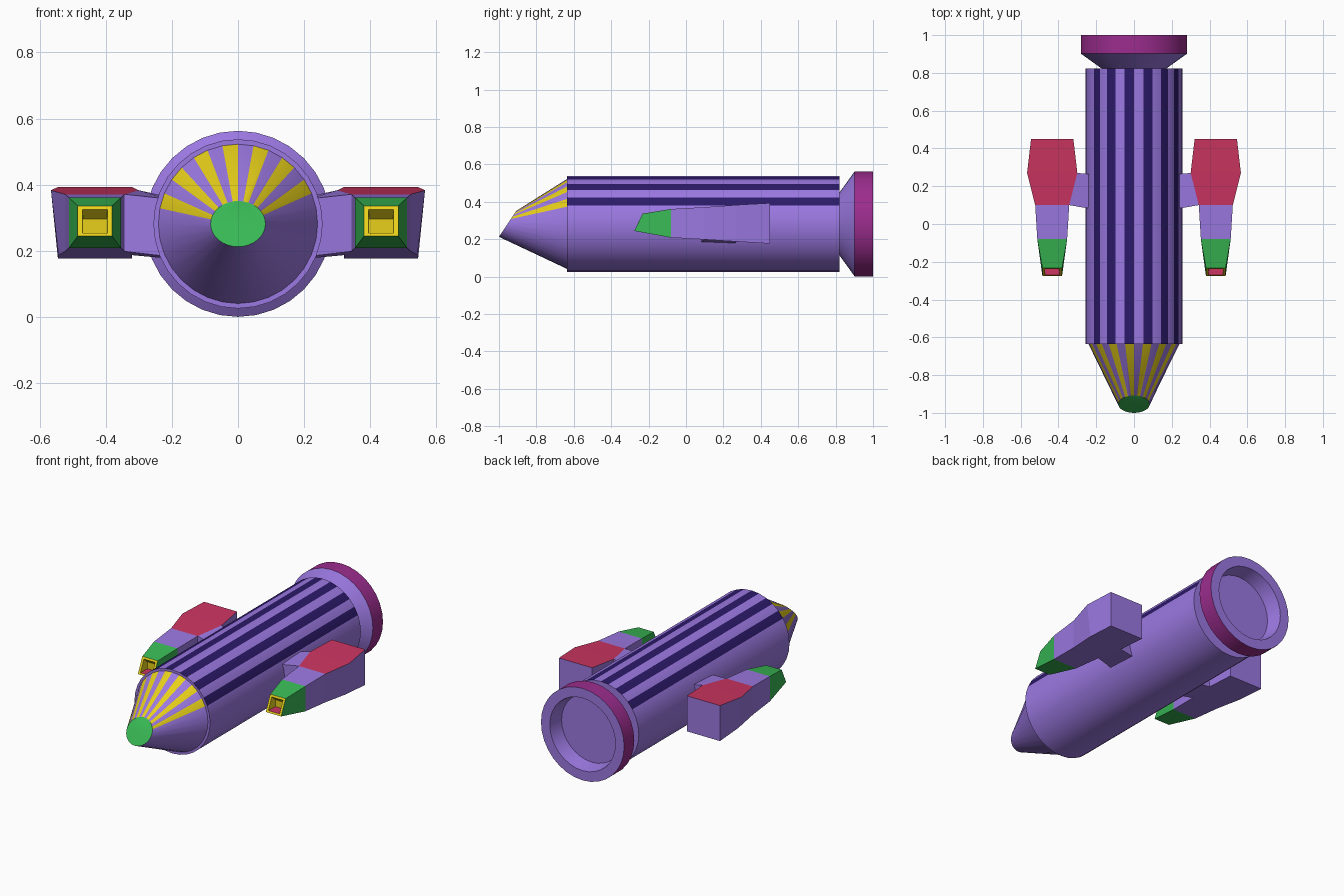
import bpy, bmesh
from math import sin, cos, pi
from mathutils import Vector

if "Cube" in bpy.data.objects:
    bpy.data.objects.remove(bpy.data.objects["Cube"])

CZ = 0.2815   # height of the main axis
SEG = 32


def material(name, rgb):
    m = bpy.data.materials.new(name)
    m.diffuse_color = (*rgb, 1)
    m.use_nodes = True
    m.node_tree.nodes["Principled BSDF"].inputs["Base Color"].default_value = m.diffuse_color
    return m


PURPLE, NAVY, YELLOW, GREEN, RED, MAGENTA = range(6)
MATS = [material("purple", (.33, .19, .76)), material("navy", (.025, .010, .14)),
        material("yellow", (.80, .63, .01)), material("green", (.04, .48, .09)),
        material("red", (.60, .035, .12)), material("magenta", (.33, .026, .27))]


def circle(y, r, lean=0.0):
    """Ring around the y axis; lean tips its top towards +y."""
    pts = []
    for i in range(SEG):
        a = 2 * pi * i / SEG
        x, z = r * cos(a), r * sin(a)
        pts.append(Vector((x, y + z * sin(lean), CZ + z * cos(lean))))
    return pts


def loft(name, rings, colour, caps=(PURPLE, PURPLE), smooth=False):
    """Skin successive rings; colour(level, side) gives the material index."""
    bm = bmesh.new()
    vs = [[bm.verts.new(p) for p in ring] for ring in rings]
    n = len(rings[0])
    for k in range(len(vs) - 1):
        for i in range(n):
            j = (i + 1) % n
            f = bm.faces.new((vs[k][i], vs[k][j], vs[k + 1][j], vs[k + 1][i]))
            f.material_index = colour(k, i)
    for ring, c in ((vs[0], caps[0]), (vs[-1], caps[1])):
        bm.faces.new(ring).material_index = c
    bmesh.ops.recalc_face_normals(bm, faces=bm.faces)
    me = bpy.data.meshes.new(name)
    bm.to_mesh(me)
    bm.free()
    for m in MATS:
        me.materials.append(m)
    ob = bpy.data.objects.new(name, me)
    bpy.context.collection.objects.link(ob)
    if smooth:
        bpy.ops.object.select_all(action='DESELECT')
        ob.select_set(True)
        bpy.context.view_layer.objects.active = ob
        bpy.ops.object.shade_smooth_by_angle(angle=pi / 7)
    return ob


def mirror_x(ob):
    mod = ob.modifiers.new("Mirror", 'MIRROR')
    mod.use_clip = False
    mod.use_mirror_merge = False


# Striped main hull
loft("hull", [circle(-.635, .256), circle(.822, .256)],
     lambda k, i: NAVY if i in range(2, 13, 2) else PURPLE, smooth=True)

# Nose cone ending in a tilted green disc
loft("nose_cone", [circle(-.635, .241), circle(-.954, .083, 0.585)],
     lambda k, i: YELLOW if i in range(2, 15, 2) else PURPLE,
     caps=(PURPLE, GREEN), smooth=True)

# Flared exhaust with a hollow rear
loft("exhaust_nozzle",
     [circle(.815, .16), circle(.902, CZ), circle(1.0, CZ), circle(1.0, .222), circle(.91, .205)],
     lambda k, i: MAGENTA if k == 1 else PURPLE, smooth=True)

# Side pods
PX = 0.433


def section(yt, yb, wt, wb, zb, zt):
    """Four corners: inner bottom, outer bottom, outer top, inner top."""
    return [Vector((PX - wb, yb, zb)), Vector((PX + wb, yb, zb)),
            Vector((PX + wt, yt, zt)), Vector((PX - wt, yt, zt))]


pod = [section(.45, .45, .112, .112, .176, .393),
       section(.27, .27, .133, .110, .187, .383),
       section(.10, .10, .090, .090, .198, .371),
       section(-.08, -.08, .079, .079, .208, .361),
       section(-.232, -.276, .052, .052, .244, .336),
       section(-.238, -.271, .038, .038, .254, .325),   # mouth rim
       section(-.205, -.205, .036, .036, .254, .296)]   # mouth back


def pod_colour(k, i):
    if k < 2:
        return RED if i == 2 else PURPLE
    if k == 5 and i == 0:
        return RED
    return (PURPLE, GREEN, YELLOW, YELLOW)[k - 2]


mirror_x(loft("side_pod", pod, pod_colour, caps=(PURPLE, YELLOW)))

# Pylons from the pods' inner faces into the hull
a, b = pod[1], pod[2]
outer = [a[0], a[3], b[3], b[0]]
inner = [Vector((.215, y, z)) for y, z in ((.263, .177), (.263, .364), (.078, .357), (.078, .183))]
mirror_x(loft("pylon", [outer, inner], lambda k, i: PURPLE))
